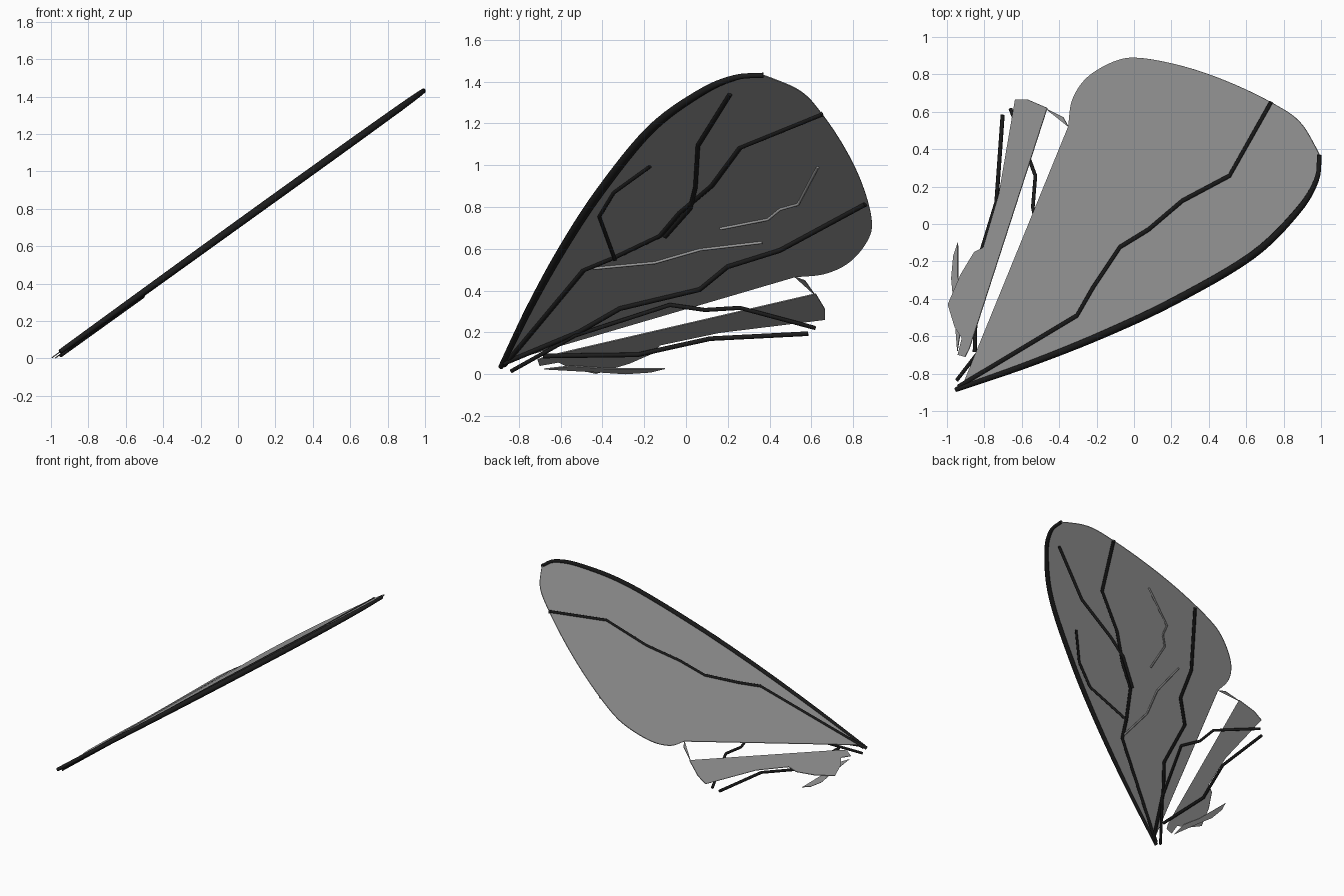
import bpy, bmesh, math
from mathutils import Vector

if "Cube" in bpy.data.objects:
    bpy.data.objects.remove(bpy.data.objects["Cube"])

SLOPE, Z0 = 0.718, 0.718                      # the wing lies in z = Z0 + SLOPE * x
UNDER = Vector((SLOPE, 0, -1)).normalized()   # direction of the underside


def material(name, v):
    m = bpy.data.materials.new(name)
    m.diffuse_color = (v, v, v, 1)
    m.use_nodes = True
    m.node_tree.nodes["Principled BSDF"].inputs["Base Color"].default_value = m.diffuse_color
    return m


GREY = material("membrane grey", 0.34)
BLACK = material("vein black", 0.012)


def on_wing(p, off=0.0):
    y, z = p
    return Vector(((z - Z0) / SLOPE, y, z)) + UNDER * off


def smooth(pts, n=6):
    """Catmull-Rom curve through the points."""
    v = [Vector(p) for p in pts]
    v = [2 * v[0] - v[1]] + v + [2 * v[-1] - v[-2]]
    out = []
    for i in range(1, len(v) - 2):
        a, b, c, d = v[i - 1:i + 3]
        for k in range(n):
            t = k / n
            out.append(0.5 * (2 * b + (c - a) * t + (2 * a - 5 * b + 4 * c - d) * t * t
                              + (3 * b - a - 3 * c + d) * t ** 3))
    return out + [v[-2]]


def sheet(name, pts, thick=0.006, off=0.0):
    bm = bmesh.new()
    lo = [bm.verts.new(on_wing(p, off + thick / 2)) for p in pts]
    hi = [bm.verts.new(on_wing(p, off - thick / 2)) for p in pts]
    bm.faces.new(lo)
    bm.faces.new(hi[::-1])
    for i in range(len(pts)):
        j = (i + 1) % len(pts)
        bm.faces.new((lo[i], hi[i], hi[j], lo[j]))
    bmesh.ops.recalc_face_normals(bm, faces=bm.faces)
    bmesh.ops.triangulate(bm, faces=[f for f in bm.faces if len(f.verts) > 4])
    me = bpy.data.meshes.new(name)
    bm.to_mesh(me)
    bm.free()
    me.materials.append(GREY)
    bpy.context.collection.objects.link(bpy.data.objects.new(name, me))


def tube(name, pts, r, off, mat=BLACK, taper=None):
    cu = bpy.data.curves.new(name, 'CURVE')
    cu.dimensions = '3D'
    cu.bevel_depth = r
    cu.bevel_resolution = 2
    cu.use_fill_caps = True
    sp = cu.splines.new('POLY')
    sp.points.add(len(pts) - 1)
    for i, p in enumerate(pts):
        sp.points[i].co = (*on_wing(p, off), 1)
        if taper:
            sp.points[i].radius = taper(i / (len(pts) - 1))
    tmp = bpy.data.objects.new(name + "_path", cu)
    bpy.context.collection.objects.link(tmp)
    bpy.context.view_layer.update()
    me = bpy.data.meshes.new_from_object(tmp.evaluated_get(bpy.context.evaluated_depsgraph_get()))
    bpy.data.objects.remove(tmp)
    me.materials.clear()
    me.materials.append(mat)
    bpy.context.collection.objects.link(bpy.data.objects.new(name, me))


# Main membrane: curved leading edge, round tip, straight rear edge
lead = smooth([(-.885, .035), (-.746, .32), (-.59, .60), (-.41, .875), (-.17, 1.17),
               (.067, 1.345), (.234, 1.418), (.37, 1.43)])
tip = smooth([(.37, 1.432), (.545, 1.355), (.65, 1.245), (.76, 1.08), (.842, .91), (.888, .74),
              (.87, .644), (.785, .54), (.665, .482), (.52, .466)])
sheet("main_membrane", lead + tip[1:] + [(-.84, .067)])

# Torn rear strip, its connecting sliver and the ragged bits near the root
sheet("rear_strip", [(.62, .385), (.665, .31), (.665, .262), (.16, .20), (-.125, .14), (-.15, .105),
                     (-.27, .053), (-.43, .004), (-.55, .03), (-.61, .058), (-.70, .042),
                     (-.71, .07), (-.67, .085), (-.53, .118)])
sheet("torn_sliver", [(.52, .466), (.57, .447), (.665, .31), (.61, .385)])
sheet("root_shred", [(-.68, .035), (-.55, .05), (-.39, .038), (-.10, .037), (-.17, .02),
                     (-.29, .012), (-.41, .02)], off=0.012)

# Thick leading edge spar
tube("leading_edge", lead, 0.02, 0.0, taper=lambda t: 0.65 + 0.4 * math.sin(math.pi * min(1, t * 1.1)))

# Branching veins, mostly raised from the underside
tube("main_vein", [(-.87, .045), (-.49, .50), (-.34, .562), (-.124, .665), (-.03, .775), (.124, .905),
                   (.258, 1.086), (.65, 1.245)], 0.013, 0.001)
tube("middle_branch", [(-.10, .665), (.02, .80), (.045, .90), (.057, 1.10), (.21, 1.345)], 0.011, 0.008)
tube("front_branch", [(-.34, .555), (-.415, .76), (-.345, .875), (-.172, 1.0)], 0.009, 0.008)
tube("rear_vein", [(-.87, .06), (-.51, .21), (-.315, .322), (.067, .413), (.20, .522), (.45, .60),
                   (.857, .82)], 0.012, 0.009)
tube("torn_vein", [(-.835, .03), (-.53, .20), (-.077, .346), (.09, .322), (.258, .332), (.617, .236)],
     0.010, 0.018)
tube("strip_vein", [(-.684, .10), (-.23, .106), (-.125, .13), (.115, .183), (.584, .207)], 0.011, 0.016)

# Fine veins in membrane colour
tube("fine_vein_inner", [(-.445, .51), (-.148, .538), (.067, .60), (.364, .635)], 0.007, 0.006, GREY)
tube("fine_vein_outer", [(.163, .70), (.392, .745), (.45, .793), (.536, .817), (.63, .995)], 0.007, 0.006, GREY)
